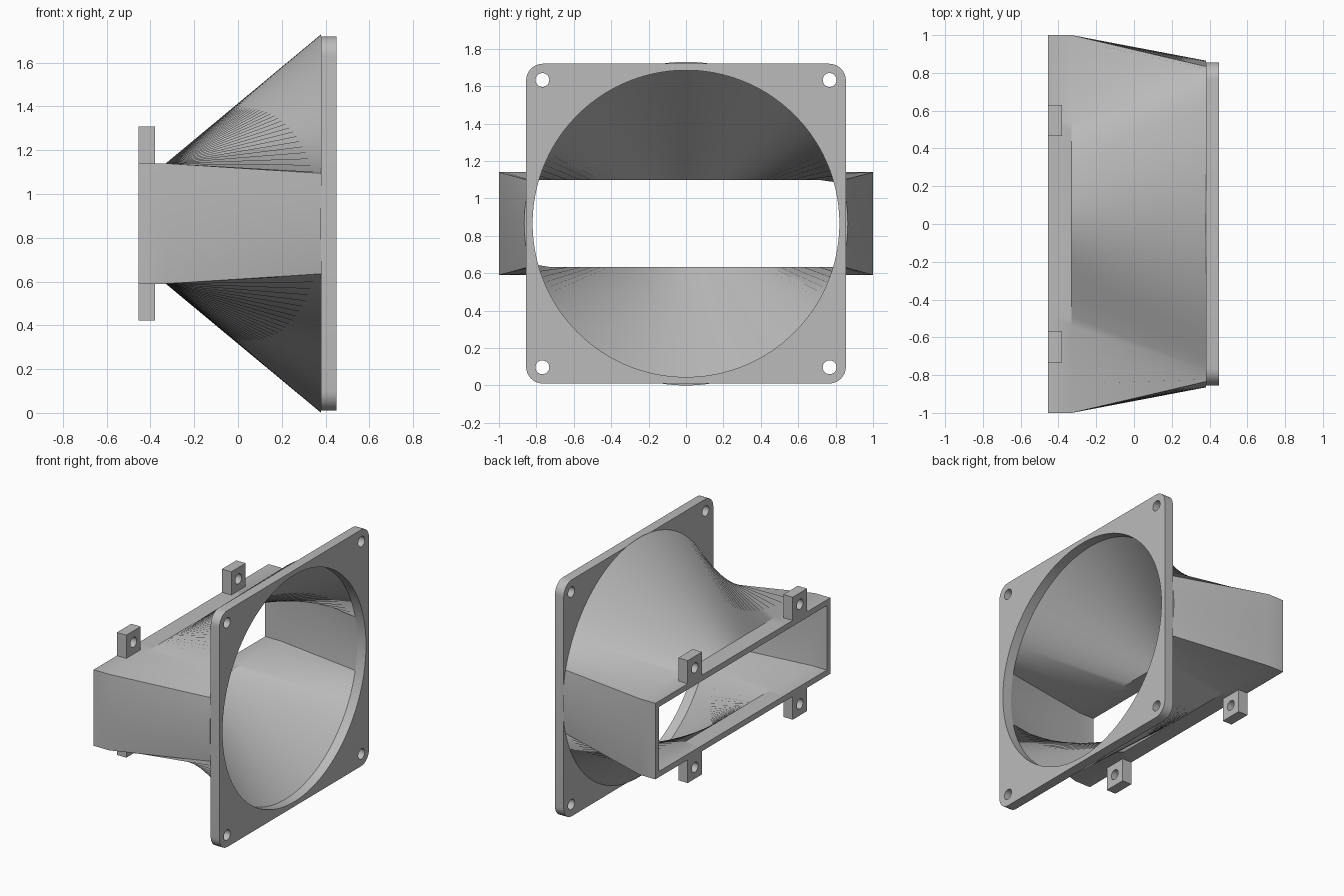
import bpy, bmesh
from math import pi, sin, cos, atan2
from mathutils import Matrix, Vector

if "Cube" in bpy.data.objects:
    bpy.data.objects.remove(bpy.data.objects["Cube"])

MID = 0.865                       # height of the duct axis
OUT_Y, OUT_Z = 1.0, 0.275         # half size of the slot mouth, outside
IN_Y, IN_Z = 0.96, 0.233          # half size of the slot mouth, inside
BACK, NECK, PLATE, FRONT = -0.455, -0.33, 0.38, 0.45

grey = bpy.data.materials.new("light grey")
grey.use_nodes = True
grey.diffuse_color = (0.5, 0.5, 0.5, 1)
grey.node_tree.nodes["Principled BSDF"].inputs["Base Color"].default_value = (0.5, 0.5, 0.5, 1)


def make_object(name, bm):
    bmesh.ops.recalc_face_normals(bm, faces=bm.faces)
    mesh = bpy.data.meshes.new(name)
    bm.to_mesh(mesh)
    bm.free()
    mesh.materials.append(grey)
    obj = bpy.data.objects.new(name, mesh)
    bpy.context.collection.objects.link(obj)
    return obj


def activate(obj):
    bpy.ops.object.select_all(action='DESELECT')
    obj.select_set(True)
    bpy.context.view_layer.objects.active = obj


def shade(obj):
    activate(obj)
    bpy.ops.object.shade_smooth_by_angle(angle=pi / 6)


def box(name, low, high):
    low, high = Vector(low), Vector(high)
    bm = bmesh.new()
    bmesh.ops.create_cube(bm, size=1, matrix=Matrix.Translation((low + high) / 2)
                          @ Matrix.Diagonal((*(high - low), 1)))
    return make_object(name, bm)


def drill(obj, holes):
    """Cut round holes along x; each hole is (x, y, z, radius, sides)."""
    bm = bmesh.new()
    for x, y, z, radius, sides in holes:
        bmesh.ops.create_cone(bm, cap_ends=True, segments=sides, radius1=radius,
                              radius2=radius, depth=0.5,
                              matrix=Matrix.Translation((x, y, z)) @ Matrix.Rotation(pi / 2, 4, 'Y'))
    cutter = make_object("hole_cutter", bm)
    mod = obj.modifiers.new("holes", 'BOOLEAN')
    mod.operation, mod.solver, mod.object = 'DIFFERENCE', 'EXACT', cutter
    activate(obj)
    bpy.ops.object.modifier_apply(modifier=mod.name)
    bpy.data.objects.remove(cutter)


# Duct: rings of points on shared rays, going from slot to circle and back inside
corners = [atan2(OUT_Z, OUT_Y), atan2(IN_Z, IN_Y)]
angles = {round(2 * pi * i / 160, 5) for i in range(160)}
for c in corners:
    angles |= {round(a % (2 * pi), 5) for a in (c, -c, pi - c, pi + c)}
angles = sorted(angles)


def slot(x, half_y, half_z):
    points = []
    for a in angles:
        t = min(half_y / max(abs(cos(a)), 1e-6), half_z / max(abs(sin(a)), 1e-6))
        points.append((x, t * cos(a), MID + t * sin(a)))
    return points


def circle(x, radius):
    return [(x, radius * cos(a), MID + radius * sin(a)) for a in angles]


rings = [slot(BACK, OUT_Y, OUT_Z), slot(NECK, OUT_Y, OUT_Z), circle(PLATE, 0.865),
         circle(PLATE, 0.82), slot(NECK, IN_Y, IN_Z), slot(BACK, IN_Y, IN_Z)]
bm = bmesh.new()
loops = [[bm.verts.new(p) for p in ring] for ring in rings]
for i, a in enumerate(loops):
    b = loops[(i + 1) % len(loops)]
    for j in range(len(angles)):
        k = (j + 1) % len(angles)
        bm.faces.new((a[j], a[k], b[k], b[j]))
shade(make_object("transition_duct", bm))

# Square mounting plate with rounded corners, a round opening and screw holes
plate = box("fan_plate", (PLATE, -0.855, MID - 0.855), (FRONT, 0.855, MID + 0.855))
bm = bmesh.new()
bm.from_mesh(plate.data)
edges = [e for e in bm.edges if abs(e.verts[0].co.x - e.verts[1].co.x) > 0.01]
bmesh.ops.bevel(bm, geom=edges, offset=0.09, segments=8, profile=0.5, affect='EDGES')
bm.to_mesh(plate.data)
bm.free()
drill(plate, [(0.4, 0, MID, 0.82, 160)]
      + [(0.4, 0.768 * sy, MID + 0.768 * sz, 0.037, 32) for sy in (-1, 1) for sz in (-1, 1)])
shade(plate)

# Screw tabs above and below the slot mouth
for side, y in (("left", -0.652), ("right", 0.548)):
    for level, s in (("upper", 1), ("lower", -1)):
        z1, z2 = sorted((MID + s * 0.27, MID + s * 0.443))
        tab = box(f"{level}_{side}_tab", (BACK, y - 0.082, z1), (-0.38, y + 0.082, z2))
        drill(tab, [(-0.42, y, MID + s * 0.36, 0.036, 24)])
        shade(tab)
